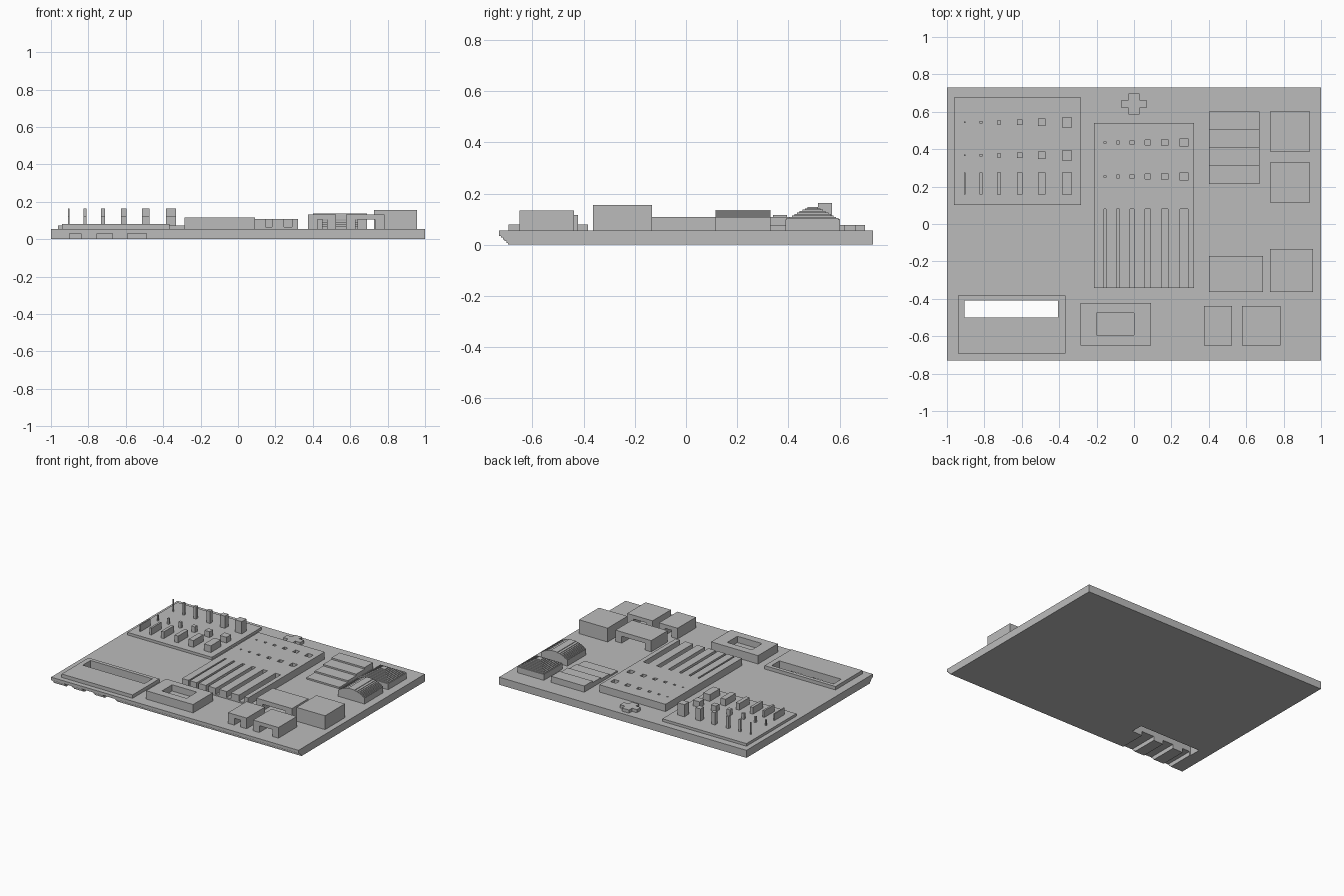
import bpy, bmesh, math

cube = bpy.data.objects.get("Cube")
if cube:
    bpy.data.objects.remove(cube, do_unlink=True)

grey = bpy.data.materials.new("plain_grey")
grey.use_nodes = True
GREY = (0.5, 0.5, 0.5, 1)
grey.diffuse_color = GREY
grey.node_tree.nodes["Principled BSDF"].inputs["Base Color"].default_value = GREY

TOP = 0.055      # upper surface of the base plate
LEG = 0.05       # bridge leg width


def add_box(bm, x0, x1, y0, y1, z0, z1):
    made = bmesh.ops.create_cube(bm, size=1)["verts"]
    for v in made:
        v.co = (x1 if v.co.x > 0 else x0,
                y1 if v.co.y > 0 else y0,
                z1 if v.co.z > 0 else z0)


def finish(name, bm):
    bmesh.ops.recalc_face_normals(bm, faces=bm.faces)
    mesh = bpy.data.meshes.new(name)
    bm.to_mesh(mesh)
    bm.free()
    mesh.materials.append(grey)
    ob = bpy.data.objects.new(name, mesh)
    bpy.context.collection.objects.link(ob)
    return ob


def boxes(name, items):
    bm = bmesh.new()
    for item in items:
        add_box(bm, *item)
    return finish(name, bm)


def prism(name, profile, axis, a, b):
    """Extrude a closed profile in (x, z) along y, or in (y, z) along x."""
    bm = bmesh.new()
    place = (lambda p: (a, p[0], p[1])) if axis == "x" else (lambda p: (p[0], a, p[1]))
    face = bm.faces.new([bm.verts.new(place(p)) for p in profile])
    moved = bmesh.ops.extrude_face_region(bm, geom=[face])["geom"]
    step = (b - a, 0, 0) if axis == "x" else (0, b - a, 0)
    bmesh.ops.translate(bm, vec=step, verts=[g for g in moved if isinstance(g, bmesh.types.BMVert)])
    return finish(name, bm)


def carve(ob, items):
    cutter = boxes(ob.name + "_cutter", items)
    cutter.hide_render = True
    mod = ob.modifiers.new("carve", "BOOLEAN")
    mod.operation, mod.solver, mod.object = "DIFFERENCE", "EXACT", cutter
    graph = bpy.context.evaluated_depsgraph_get()
    mesh = bpy.data.meshes.new_from_object(ob.evaluated_get(graph))
    ob.modifiers.clear()
    ob.data = mesh
    bpy.data.objects.remove(cutter, do_unlink=True)


# Base plate with a finely stepped lower front edge
steps, cham = 5, 0.035
profile = [(0.73, 0), (0.73, TOP), (-0.73, TOP)]
for i in range(steps):
    z = cham * (1 - i / steps)
    y = -0.73 + cham * i / steps
    profile += [(y, z), (y + cham / steps, z)]
profile.append((-0.73 + cham, 0))
base = prism("base_plate", profile, "x", -1, 1)
window = (-0.905, -0.405, -0.5, -0.41, -0.1, 0.2)
carve(base, [window])
carve(base, [(x, x + w, -0.8, -0.45, -0.1, 0.03)
             for x, w in ((-0.9, 0.06), (-0.755, 0.085), (-0.59, 0.1))])

# Raised panel around the through window
panel = boxes("window_panel", [(-0.94, -0.367, -0.693, -0.383, TOP, 0.08)])
carve(panel, [window])

# Block with a rectangular pocket
pocket = boxes("pocket_block", [(-0.287, 0.092, -0.65, -0.422, TOP, 0.116)])
carve(pocket, [(-0.2, 0, -0.593, -0.475, 0.07, 0.2)])

# Peg panel: tall pegs, short pegs and bars of growing width
boxes("peg_panel", [(-0.963, -0.283, 0.102, 0.677, TOP, 0.074)])
pegs = ((-0.904, 0.008), (-0.818, 0.014), (-0.722, 0.021),
        (-0.61, 0.029), (-0.492, 0.04), (-0.358, 0.054))


def peg_row(name, y, top, depth=None):
    boxes(name, [(x - w / 2, x + w / 2, y - (depth or w) / 2, y + (depth or w) / 2, 0.07, top)
                 for x, w in pegs])


peg_row("tall_pegs", 0.543, 0.163)
peg_row("short_pegs", 0.367, 0.116)
peg_row("bars", 0.217, 0.123, 0.116)

# Comb block: slots open at the front, two rows of square holes behind
comb = boxes("comb_block", [(-0.213, 0.322, -0.342, 0.54, TOP, 0.108)])
gaps = ((-0.155, 0.011), (-0.086, 0.016), (-0.01, 0.021),
        (0.073, 0.028), (0.165, 0.034), (0.268, 0.043))
cuts = []
for x, w in gaps:
    h = w / 2
    cuts.append((x - h, x + h, -0.4, 0.08, 0.065, 0.2))
    cuts += [(x - h, x + h, y - h, y + h, 0.065, 0.2) for y in (0.436, 0.254)]
carve(comb, cuts)

# Raised cross outline
a, b, c, d = 0.068, 0.029, 0.057, 0.022
cross = boxes("cross", [(-b, b, 0.642 - c, 0.642 + c, TOP, 0.078),
                        (-a, -b, 0.642 - d, 0.642 + d, TOP, 0.078),
                        (b, a, 0.642 - d, 0.642 + d, TOP, 0.078)])

# Staircase rising to the back
tread, rise = 0.0963, 0.0113
boxes("staircase", [(0.402, 0.67, 0.215 + i * tread, 0.215 + (i + 1) * tread,
                     TOP, TOP + (i + 1) * rise) for i in range(4)])


# Bridges with tunnels running front to back
def bridge(name, x0, x1, y0, y1, top, under=0.105):
    prism(name, [(x0, TOP), (x0, top), (x1, top), (x1, TOP), (x1 - LEG, TOP),
                 (x1 - LEG, under), (x0 + LEG, under), (x0 + LEG, TOP)], "y", y0, y1)


bridge("small_bridge", 0.375, 0.525, -0.65, -0.438, 0.133)
bridge("medium_bridge", 0.577, 0.782, -0.65, -0.438, 0.133)
bridge("wide_bridge", 0.402, 0.69, -0.363, -0.172, 0.137)

# Plain block
boxes("plain_block", [(0.727, 0.958, -0.363, -0.133, TOP, 0.156)])

# Barrel roof built from thin layers
layers, half, cx = 9, 0.107, 0.835
rise, eave = 0.038, 0.098
radius = (half ** 2 + rise ** 2) / (2 * rise)
roof = [(cx - half, cx + half, 0.115, 0.33, TOP, eave)]
for i in range(layers):
    z0, z1 = rise * i / layers, rise * (i + 1) / layers
    up = radius - rise + (z0 + z1) / 2
    w = math.sqrt(radius ** 2 - up ** 2)
    roof.append((cx - w, cx + w, 0.115, 0.33, eave + z0, eave + z1))
boxes("barrel_roof_block", roof)

# Pyramid roof built from thin layers
cy, rise = 0.495, 0.05
roof = [(cx - half, cx + half, cy - half, cy + half, TOP, eave)]
for i in range(layers):
    w = half - (half - 0.015) * (i + 0.5) / layers
    roof.append((cx - w, cx + w, cy - w, cy + w,
                 eave + rise * i / layers, eave + rise * (i + 1) / layers))
boxes("pyramid_roof_block", roof)
